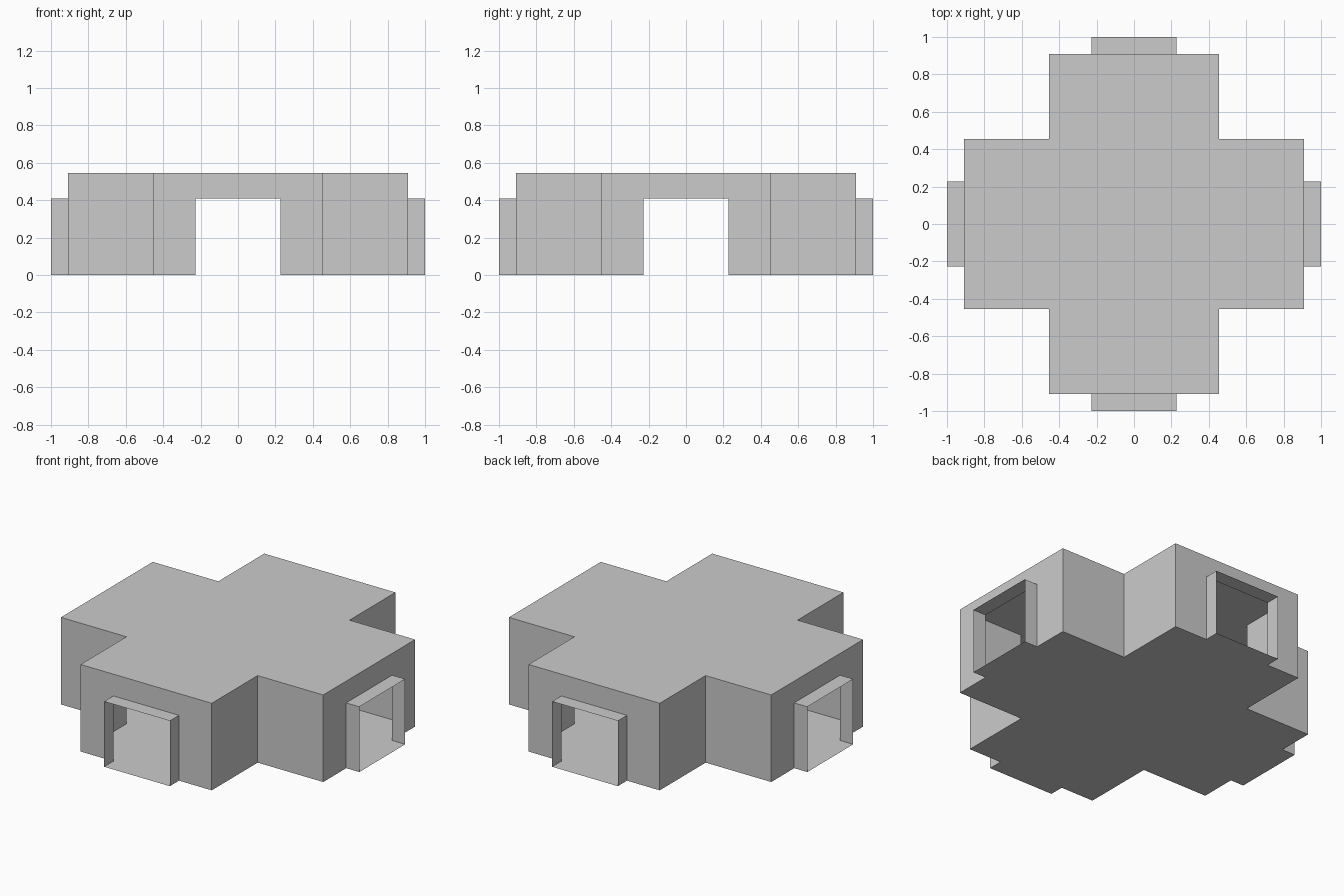
import bpy
from math import cos, sin, pi

if "Cube" in bpy.data.objects:
    bpy.data.objects.remove(bpy.data.objects["Cube"])

U = 1 / 11                      # module: the plan is 22 x 22 modules
ARM, HALF, DOOR = 10 * U, 5 * U, 2.5 * U
HEIGHT, DOOR_H = 6 * U, 4.5 * U


def add_part(name, faces):
    """Make an object from a list of polygons, sharing equal corners."""
    verts, index, polys = [], {}, []
    for face in faces:
        poly = []
        for p in face:
            key = tuple(round(c, 5) for c in p)
            if key not in index:
                index[key] = len(verts)
                verts.append(key)
            poly.append(index[key])
        polys.append(poly)
    mesh = bpy.data.meshes.new(name)
    mesh.from_pydata(verts, [], polys)
    mesh.update()
    obj = bpy.data.objects.new(name, mesh)
    bpy.context.collection.objects.link(obj)
    return obj


def turned(face, k):
    """Rotate a polygon by k quarter turns about z."""
    c, s = round(cos(k * pi / 2)), round(sin(k * pi / 2))
    return [(x * c - y * s, x * s + y * c, z) for x, y, z in face]


def ribbon(path, a, b):
    """Quads along an (x, z) path, spanning y from a to b."""
    return [[(x0, a, z0), (x1, a, z1), (x1, b, z1), (x0, b, z0)]
            for (x0, z0), (x1, z1) in zip(path, path[1:])]


# Cross-shaped plan, one arm outline turned four times
arm = [(-HALF, -HALF, 0), (-HALF, -ARM, 0), (HALF, -ARM, 0)]
plan = [p for k in range(4) for p in turned(arm, k)]

# Flat roof and floor
add_part("roof", [[(x, y, HEIGHT) for x, y, z in plan]])
add_part("floor", [plan[::-1]])

# Door wall with its opening, and the two side walls of an arm
door_path = [(-DOOR, 0), (-DOOR, DOOR_H), (DOOR, DOOR_H), (DOOR, 0)]
outline = [(-HALF, 0)] + door_path + [(HALF, 0), (HALF, HEIGHT), (-HALF, HEIGHT)]
door_wall = [(x, -ARM, z) for x, z in outline]
side_walls = (ribbon([(-HALF, 0), (-HALF, HEIGHT)], -ARM, -HALF)
              + ribbon([(HALF, HEIGHT), (HALF, 0)], -ARM, -HALF))

# Open thin-walled porch in front of the door, with its own sill
porch = ribbon(door_path + door_path[:1], -1, -ARM)

for k, side in enumerate(("front", "right", "back", "left")):
    add_part(side + "_walls", [turned(f, k) for f in [door_wall] + side_walls])
    add_part(side + "_doorway", [turned(f, k) for f in porch])
